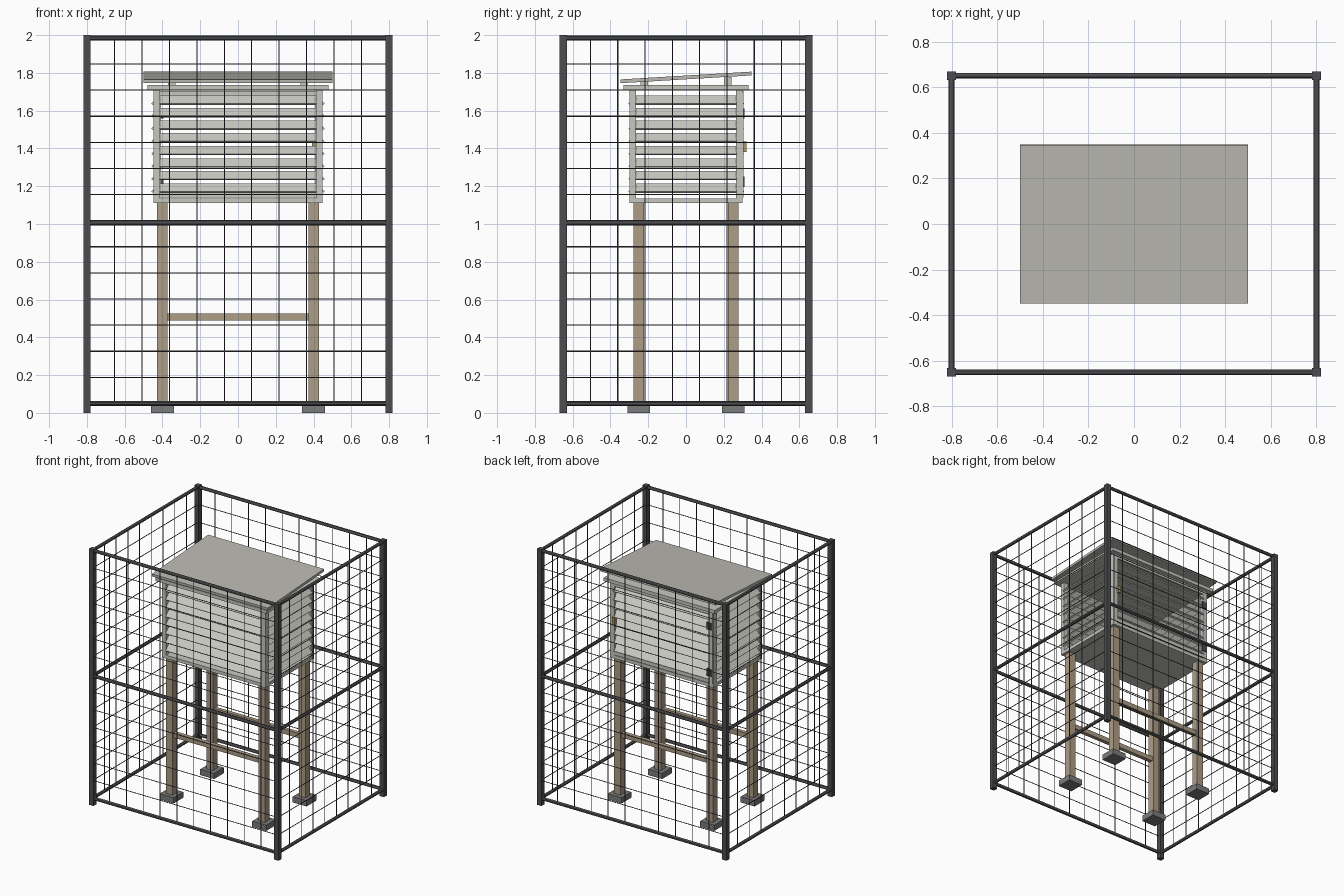
import bpy, bmesh, math
from mathutils import Matrix, Vector

if "Cube" in bpy.data.objects:
    bpy.data.objects.remove(bpy.data.objects["Cube"])


def mat(name, c):
    m = bpy.data.materials.new(name)
    m.diffuse_color = (*c, 1)
    m.use_nodes = True
    m.node_tree.nodes["Principled BSDF"].inputs["Base Color"].default_value = m.diffuse_color
    return m


STEEL = mat("dark_steel", (0.075, 0.075, 0.08))
PAINT = mat("pale_paint", (0.58, 0.58, 0.54))
ROOF = mat("roof_paint", (0.5, 0.49, 0.45))
WOOD = mat("bare_wood", (0.42, 0.34, 0.24))
STONE = mat("concrete", (0.2, 0.2, 0.2))
BRASS = mat("brass", (0.45, 0.33, 0.12))


def box(bm, c, s, rot=None):
    m = Matrix.Translation(c) @ (rot or Matrix()) @ Matrix.Diagonal((*s, 1))
    bmesh.ops.create_cube(bm, size=1, matrix=m)


def rod(bm, a, b, r, n):
    a, b = Vector(a), Vector(b)
    q = (b - a).to_track_quat('Z', 'Y').to_matrix().to_4x4()
    bmesh.ops.create_cone(bm, cap_ends=True, segments=n, radius1=r, radius2=r,
                          depth=(b - a).length, matrix=Matrix.Translation((a + b) / 2) @ q)


def part(name, material, build, smooth=False):
    bm = bmesh.new()
    build(bm)
    me = bpy.data.meshes.new(name)
    bm.to_mesh(me)
    bm.free()
    me.materials.append(material)
    ob = bpy.data.objects.new(name, me)
    bpy.context.collection.objects.link(ob)
    if smooth:
        bpy.context.view_layer.objects.active = ob
        ob.select_set(True)
        bpy.ops.object.shade_smooth_by_angle()
        ob.select_set(False)


CORNERS = [(sx, sy) for sx in (-1, 1) for sy in (-1, 1)]


def four(x, y, z0, z1, s):
    # the same upright block at all four corners
    def build(bm):
        for sx, sy in CORNERS:
            box(bm, (sx * x, sy * y, (z0 + z1) / 2), (s, s, z1 - z0))
    return build


# Cage: posts, rails and wire mesh
CX, CY, Z0, Z1 = 0.8, 0.65, 0.05, 1.985
part("cage_posts", STEEL, four(CX, CY, 0, 2, 0.038))


def rails(bm):
    for z in (Z0, 1.005, Z1):
        for s in (-1, 1):
            rod(bm, (-CX, s * CY, z), (CX, s * CY, z), 0.0125, 12)
            rod(bm, (s * CX, -CY, z), (s * CX, CY, z), 0.0125, 12)


def wires(bm):
    for s in (-1, 1):
        for i in range(1, 11):
            x = -CX + 2 * CX * i / 11
            rod(bm, (x, s * CY, Z0), (x, s * CY, Z1), 0.003, 6)
        for i in range(1, 9):
            y = -CY + 2 * CY * i / 9
            rod(bm, (s * CX, y, Z0), (s * CX, y, Z1), 0.003, 6)
        for i in range(1, 14):
            z = Z0 + (Z1 - Z0) * i / 14
            rod(bm, (-CX, s * CY, z), (CX, s * CY, z), 0.003, 6)
            rod(bm, (s * CX, -CY, z), (s * CX, CY, z), 0.003, 6)


part("cage_rails", STEEL, rails, True)
part("cage_wires", STEEL, wires, True)

# Stand: pads, legs, braces
part("foot_pads", STONE, four(0.4, 0.25, 0, 0.045, 0.12))
part("stand_legs", WOOD, four(0.4, 0.25, 0.04, 1.112, 0.055))


def braces(bm):
    for s in (-1, 1):
        box(bm, (0, s * 0.25, 0.508), (0.76, 0.03, 0.037))


part("stand_braces", WOOD, braces)

# Louvred box
part("box_floor", PAINT, lambda bm: box(bm, (0, 0, 1.123), (0.895, 0.6, 0.026)))
part("box_posts", PAINT, four(0.43, 0.282, 1.11, 1.712, 0.036))
part("box_top_board", PAINT, lambda bm: box(bm, (0, 0, 1.722), (0.96, 0.662, 0.026)))


def slats(yaw, dist, length):
    # slats slope down towards the outside of their wall
    def build(bm):
        turn = Matrix.Rotation(yaw, 4, 'Z')
        for i in range(8):
            c = turn @ Vector((0, -dist, 1.19 + 0.0665 * i))
            box(bm, c, (length, 0.06, 0.01), turn @ Matrix.Rotation(math.radians(45), 4, 'X'))
    return build


part("front_slats", PAINT, slats(0, 0.28, 0.83))
part("door_slats", PAINT, slats(math.pi, 0.283, 0.83))
part("right_slats", PAINT, slats(math.pi / 2, 0.434, 0.535))
part("left_slats", PAINT, slats(-math.pi / 2, 0.434, 0.535))


def door_frame(bm):
    for s in (-1, 1):
        box(bm, (s * 0.425, 0.297, 1.42), (0.036, 0.014, 0.56))
    for z in (1.155, 1.69):
        box(bm, (0, 0.297, z), (0.83, 0.014, 0.028))


def hinges(bm):
    for z in (1.223, 1.585):
        box(bm, (-0.415, 0.304, z), (0.04, 0.012, 0.055))


part("door_frame", PAINT, door_frame)
part("door_hinges", STEEL, hinges)
part("door_latch", BRASS, lambda bm: box(bm, (0.405, 0.31, 1.41), (0.025, 0.02, 0.055)))


# Sloping roof on spacer blocks
def spacers(bm):
    for s in (-1, 1):
        box(bm, (s * 0.35, -0.22, 1.745), (0.04, 0.04, 0.022))
        box(bm, (s * 0.35, 0.22, 1.755), (0.04, 0.04, 0.046))


part("roof_spacers", PAINT, spacers)
part("roof", ROOF, lambda bm: box(bm, (0, 0, 1.776), (1.0, 0.695, 0.02),
                                  Matrix.Rotation(math.radians(3.4), 4, 'X')))
